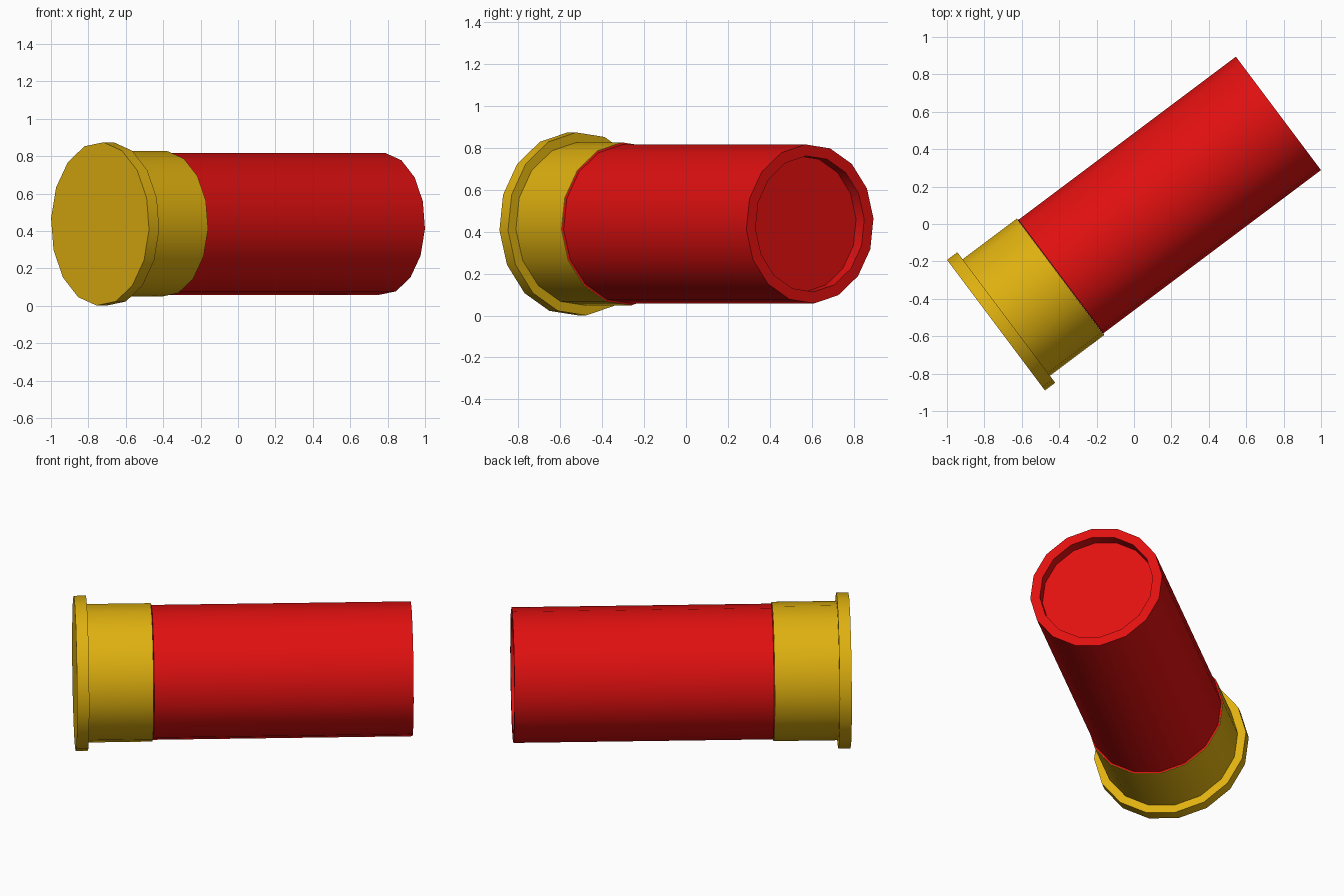
import bpy, bmesh, math
from mathutils import Vector

if "Cube" in bpy.data.objects:
    bpy.data.objects.remove(bpy.data.objects["Cube"])

SIDES = 16
PHASE = math.radians(4)
AXIS = Vector((0.8, 0.6, 0))      # direction the shell points
SIDE = Vector((-0.6, 0.8, 0))
UP = Vector((0, 0, 1))
BASE = Vector((-0.7375, -0.541, 0.4375))


def material(name, rgb):
    m = bpy.data.materials.new(name)
    m.diffuse_color = (*rgb, 1)
    m.use_nodes = True
    m.node_tree.nodes["Principled BSDF"].inputs["Base Color"].default_value = m.diffuse_color
    return m


def lathe(name, profile, mat):
    """Revolve (distance along axis, radius) points, capping both ends."""
    bm = bmesh.new()
    rings = []
    for d, r in profile:
        ring = []
        for k in range(SIDES):
            a = PHASE + 2 * math.pi * k / SIDES
            ring.append(bm.verts.new(BASE + AXIS * d + (SIDE * math.cos(a) + UP * math.sin(a)) * r))
        rings.append(ring)
    for a, b in zip(rings, rings[1:]):
        for k in range(SIDES):
            n = (k + 1) % SIDES
            bm.faces.new((a[k], a[n], b[n], b[k]))
    bm.faces.new(rings[0])
    bm.faces.new(rings[-1])
    bmesh.ops.recalc_face_normals(bm, faces=bm.faces)
    mesh = bpy.data.meshes.new(name)
    bm.to_mesh(mesh)
    bm.free()
    mesh.materials.append(mat)
    ob = bpy.data.objects.new(name, mesh)
    bpy.context.collection.objects.link(ob)
    bpy.ops.object.select_all(action='DESELECT')
    ob.select_set(True)
    bpy.context.view_layer.objects.active = ob
    bpy.ops.object.shade_smooth_by_angle(angle=math.radians(30))
    return ob


brass = material("brass yellow", (0.74, 0.44, 0.005))
red = material("shell red", (0.75, 0.005, 0.005))

# Brass base: wide rim, then the cup around the tube
lathe("brass_base", [(0, 0.4375), (0.068, 0.4375), (0.068, 0.39), (0.43, 0.39)], brass)

# Red tube: thin shoulder against the brass, recessed closed mouth
lathe("red_tube", [(0.431, 0.388), (0.434, 0.38), (1.887, 0.38),
                   (1.887, 0.325), (1.822, 0.325)], red)
